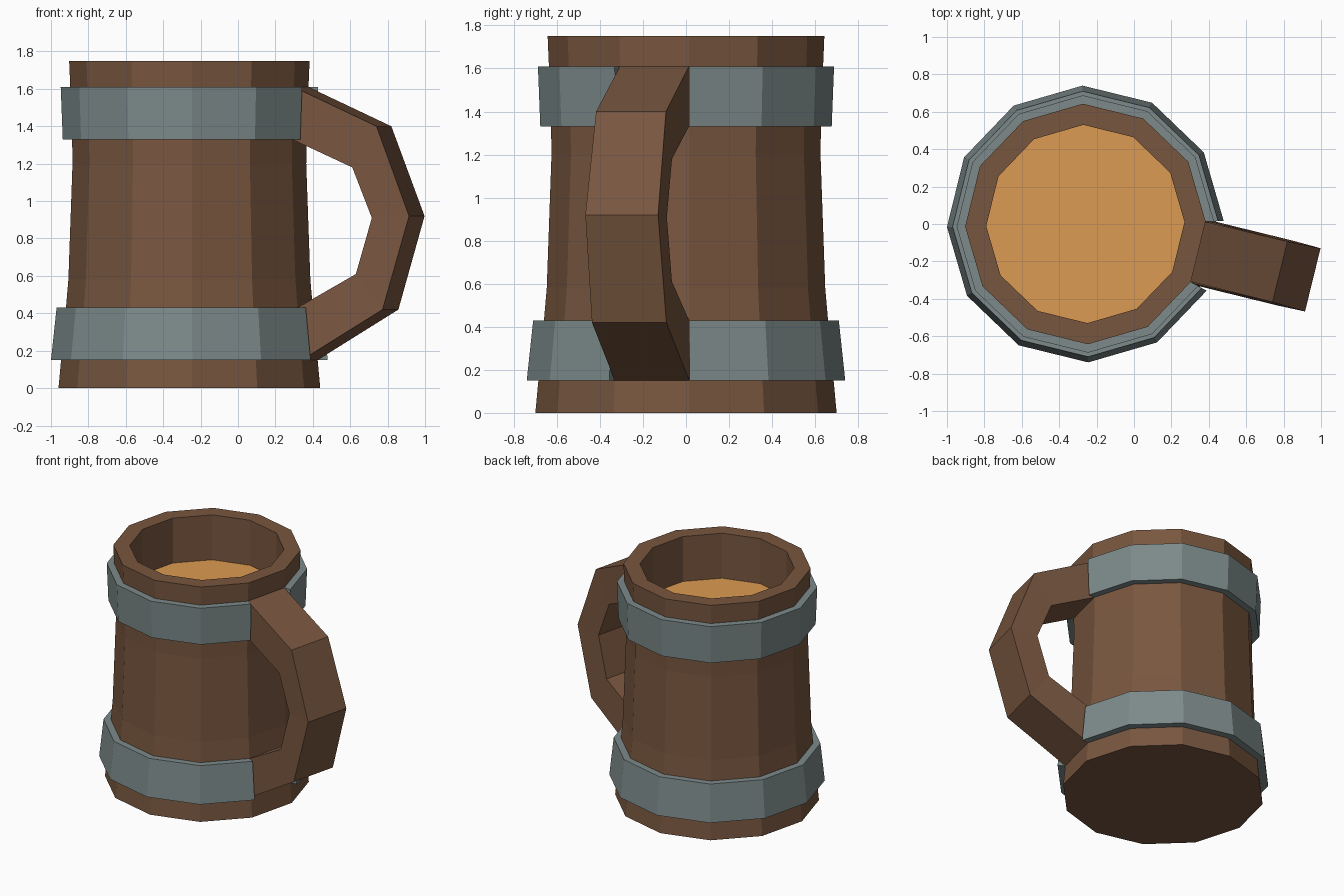
import bpy, bmesh, math

if "Cube" in bpy.data.objects:
    bpy.data.objects.remove(bpy.data.objects["Cube"])

CX, SIDES, TURN = -0.26, 12, math.radians(1.2)   # mug axis and facet rotation
STEP = 2 * math.pi / SIDES
AIM = TURN - STEP / 2                            # handle grows from this facet


def material(name, rgb):
    m = bpy.data.materials.new(name)
    m.diffuse_color = (*rgb, 1)
    m.use_nodes = True
    m.node_tree.nodes["Principled BSDF"].inputs["Base Color"].default_value = m.diffuse_color
    return m


wood = material("brown wood", (0.19, 0.094, 0.05))
metal = material("grey metal", (0.205, 0.255, 0.255))
amber = material("amber drink", (0.72, 0.33, 0.085))


def finish(name, bm, mat):
    bmesh.ops.recalc_face_normals(bm, faces=bm.faces)
    me = bpy.data.meshes.new(name)
    bm.to_mesh(me)
    bm.free()
    me.materials.append(mat)
    ob = bpy.data.objects.new(name, me)
    bpy.context.collection.objects.link(ob)
    return ob


def ring(bm, r, z):
    return [bm.verts.new((CX + r * math.cos(TURN + i * STEP),
                          r * math.sin(TURN + i * STEP), z)) for i in range(SIDES)]


def bridge(bm, a, b, closed=True):
    n = len(a)
    for i in range(n if closed else n - 1):
        j = (i + 1) % n
        bm.faces.new((a[i], a[j], b[j], b[i]))


# Wooden body: flared outside, flat rim, straight inner wall and floor
bm = bmesh.new()
profile = [(0.70, 0), (0.686, 0.15), (0.66, 0.43), (0.647, 0.58), (0.625, 1.2),
           (0.627, 1.33), (0.637, 1.61), (0.643, 1.75), (0.53, 1.75), (0.53, 1.38)]
rings = [ring(bm, r, z) for r, z in profile]
for a, b in zip(rings, rings[1:]):
    bridge(bm, a, b)
bm.faces.new(rings[0])
bm.faces.new(rings[-1])
finish("mug_body", bm, wood)

# Drink surface
bm = bmesh.new()
bm.faces.new(ring(bm, 0.53, 1.41))
drink = finish("drink_surface", bm, amber)
if drink.data.polygons[0].normal.z < 0:
    drink.data.flip_normals()


# Metal bands: open at the handle facet, with capped ends
def band(name, z0, z1, r0, r1, in0, in1):
    bm = bmesh.new()
    section = [(in0, z0), (r0, z0), (r1, z1), (in1, z1)]
    loops = [ring(bm, r, z) for r, z in section]
    for k in range(4):
        bridge(bm, loops[k], loops[(k + 1) % 4], closed=False)
    for end in (0, SIDES - 1):
        bm.faces.new([lp[end] for lp in loops])
    finish(name, bm, metal)


band("lower_band", 0.15, 0.43, 0.74, 0.71, 0.67, 0.645)
band("upper_band", 1.33, 1.61, 0.677, 0.688, 0.615, 0.625)

# Handle: (radial distance, height, half width) along outer and inner edges
outer = [(0.615, 1.61, 0.165), (1.071, 1.40, 0.167), (1.252, 0.92, 0.174),
         (1.107, 0.42, 0.178), (0.662, 0.15, 0.178)]
inner = [(0.606, 1.33, 0.162), (0.937, 1.18, 0.163), (1.045, 0.91, 0.165),
         (0.958, 0.61, 0.168), (0.637, 0.43, 0.171)]
bm = bmesh.new()
c, s = math.cos(AIM), math.sin(AIM)


def place(u, z, v):
    return bm.verts.new((CX + u * c - v * s, u * s + v * c, z))


sections = []
for (u0, z0, w0), (u1, z1, w1) in zip(outer, inner):
    sections.append([place(u0, z0, -w0), place(u0, z0, w0),
                     place(u1, z1, w1), place(u1, z1, -w1)])
for a, b in zip(sections, sections[1:]):
    bridge(bm, a, b)
bm.faces.new(sections[0])
bm.faces.new(sections[-1])
finish("handle", bm, wood)
